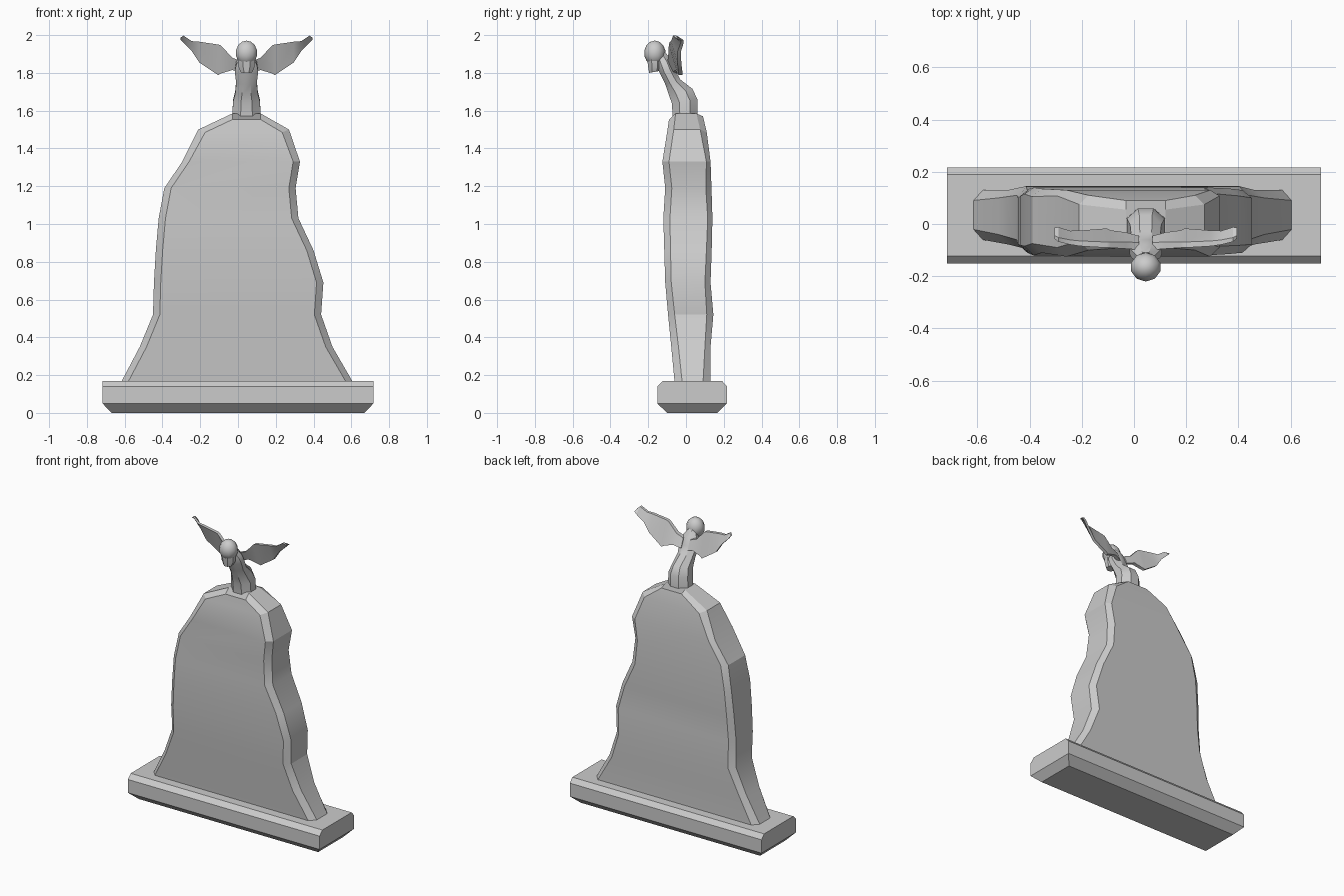
import bpy, bmesh, math

if "Cube" in bpy.data.objects:
    bpy.data.objects.remove(bpy.data.objects["Cube"])

CX = 0.045  # figure centre line in x


def loft(name, rings, angle=25, mirror=None):
    """Skin a list of equal-length point rings and cap both ends."""
    bm = bmesh.new()

    def skin(rs):
        vs = [[bm.verts.new(p) for p in r] for r in rs]
        n = len(vs[0])
        for a, b in zip(vs, vs[1:]):
            for i in range(n):
                j = (i + 1) % n
                bm.faces.new((a[i], a[j], b[j], b[i]))
        bm.faces.new(vs[0][::-1])
        bm.faces.new(vs[-1])

    skin(rings)
    if mirror is not None:
        skin([[(2 * mirror - x, y, z) for x, y, z in r] for r in rings])
    bmesh.ops.recalc_face_normals(bm, faces=bm.faces[:])
    me = bpy.data.meshes.new(name)
    bm.to_mesh(me)
    bm.free()
    ob = bpy.data.objects.new(name, me)
    bpy.context.collection.objects.link(ob)
    bpy.context.view_layer.objects.active = ob
    ob.select_set(True)
    bpy.ops.object.shade_smooth_by_angle(angle=math.radians(angle))
    ob.select_set(False)
    return ob


# Plinth: undercut bottom, chamfered long top edges
def rect(z, x, y0, y1):
    return [(-x, y0, z), (x, y0, z), (x, y1, z), (-x, y1, z)]


loft("plinth", [rect(0, .67, -.10, .165), rect(.05, .717, -.152, .217),
                rect(.14, .717, -.152, .217), rect(.17, .717, -.122, .19)])

# Stone slab: z, left, right, front face, front edge, back edge, back face
rows = [
    (.16, -.62, .61, -.06, -.02, .09, .13),
    (.35, -.52, .50, -.078, -.04, .10, .13),
    (.52, -.45, .44, -.095, -.06, .11, .145),
    (.69, -.445, .452, -.11, -.078, .10, .13),
    (.86, -.435, .40, -.115, -.082, .108, .136),
    (1.03, -.42, .32, -.12, -.085, .115, .14),
    (1.19, -.39, .305, -.11, -.075, .105, .135),
    (1.33, -.295, .328, -.125, -.09, .108, .13),
    (1.50, -.21, .27, -.10, -.065, .075, .11),
    (1.585, -.03, .12, -.09, -.055, .055, .09),
]
rings = []
for z, l, r, f, fe, be, b in rows:
    top = z > 1.55
    i = 0 if top else .036            # bevel inset on the sides
    zf = z - (.032 if top else .015 if z > 1.45 else 0)
    zb = z - (.015 if z > 1.45 else 0)
    rings.append([(l, fe, z), (l + i, f, zf), (r - i, f, zf), (r, fe, z),
                  (r, be, z), (r - i, b, zb), (l + i, b, zb), (l, be, z)])
loft("stone_slab", rings, 22)


# Figure body: forward-leaning rings given by front and back points, half width
def body_ring(yf, zf, yb, zb, w):
    pts = []
    for k in range(8):
        a = math.radians(22.5 + 45 * k)
        t = .5 - .54 * math.cos(a)
        pts.append((CX + w * 1.08 * math.sin(a),
                    yf + (yb - yf) * t, zf + (zb - zf) * t))
    return pts


loft("figure_body", [body_ring(*r) for r in (
    (-.07, 1.56, .06, 1.56, .075),
    (-.075, 1.64, .06, 1.66, .072),
    (-.09, 1.68, .035, 1.715, .06),
    (-.11, 1.74, -.03, 1.765, .055),
    (-.14, 1.80, -.06, 1.82, .062),
    (-.15, 1.83, -.08, 1.87, .055),
    (-.16, 1.87, -.11, 1.91, .03))], 35)

# Head and chin
bpy.ops.mesh.primitive_uv_sphere_add(segments=10, ring_count=7, radius=1,
                                     location=(CX, -.165, 1.905))
head = bpy.context.object
head.name = "head"
head.scale = (.06, .057, .066)
bpy.ops.object.shade_smooth_by_angle(angle=math.radians(35))
head.select_set(False)
loft("chin", [body_ring(*r) for r in (
    (-.195, 1.80, -.14, 1.81, .03),
    (-.20, 1.83, -.13, 1.83, .042),
    (-.205, 1.87, -.13, 1.87, .045))], 35)

# Wings: offset from centre, upper y/z, lower y/z, half thickness
stations = [
    (.025, -.085, 1.86, -.06, 1.80, .014),
    (.075, -.082, 1.88, -.045, 1.815, .013),
    (.135, -.08, 1.945, -.035, 1.797, .011),
    (.15, -.08, 1.95, -.028, 1.788, .011),
    (.25, -.075, 1.965, -.035, 1.855, .010),
    (.29, -.07, 1.968, -.035, 1.915, .009),
    (.335, -.06, 1.998, -.02, 1.96, .008),
    (.35, -.05, 1.985, -.02, 1.975, .006),
]
loft("wings", [[(CX - d, uy - t, uz), (CX - d, uy + t, uz),
                (CX - d, ly + t, lz), (CX - d, ly - t, lz)]
               for d, uy, uz, ly, lz, t in stations], 30, mirror=CX)
